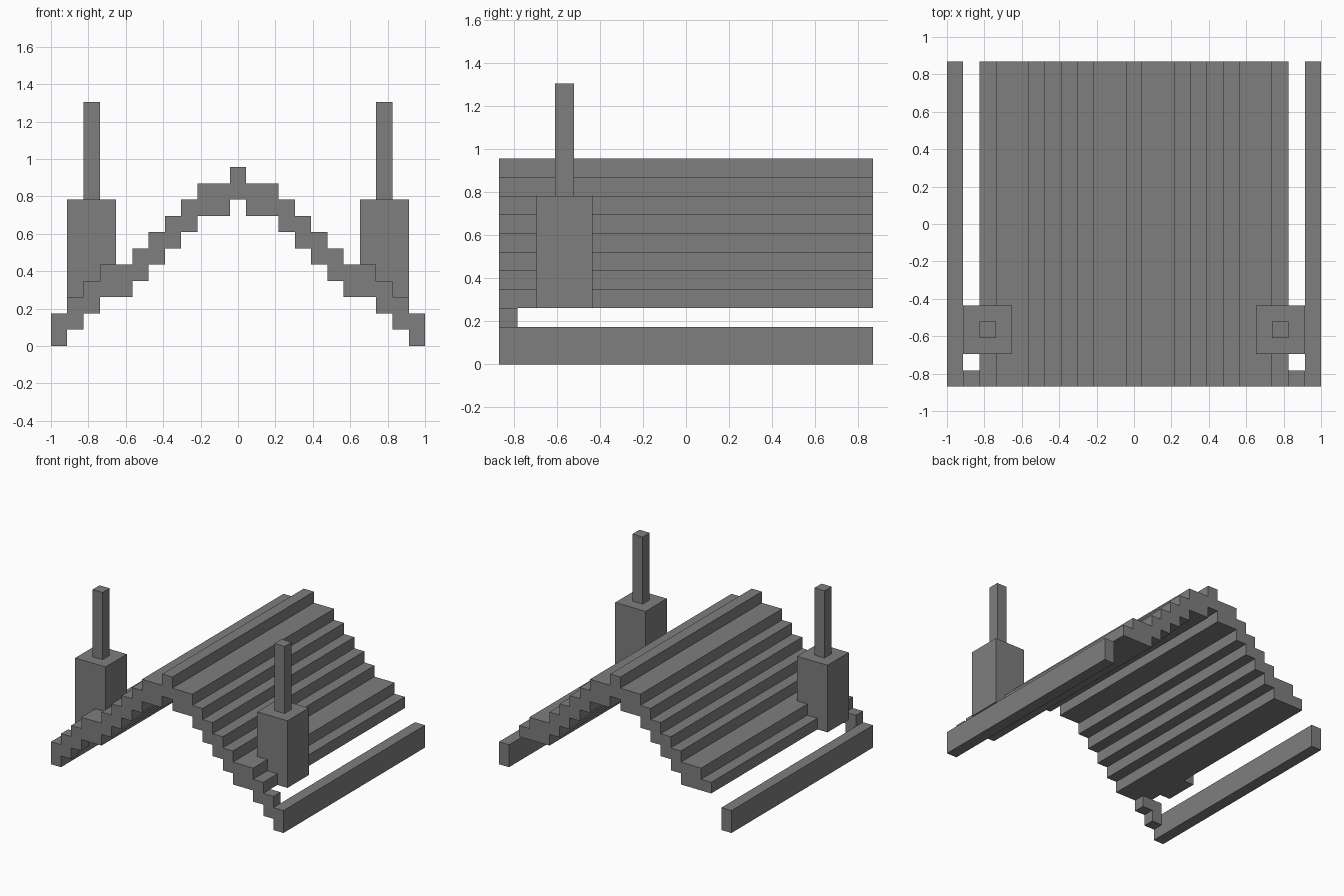
import bpy
import bmesh

U = 2 / 23          # one block
BACK, FRONT = 10, -10

cube = bpy.data.objects.get("Cube")
if cube:
    bpy.data.objects.remove(cube, do_unlink=True)

grey = bpy.data.materials.new("stone grey")
grey.use_nodes = True
colour = (0.21, 0.21, 0.21, 1)
grey.diffuse_color = colour
grey.node_tree.nodes["Principled BSDF"].inputs["Base Color"].default_value = colour


def prism(name, outline, y0, y1):
    """Extrude an x-z outline, given in blocks, from y0 to y1."""
    bm = bmesh.new()
    face = bm.faces.new([bm.verts.new((x * U, y0 * U, z * U)) for x, z in outline])
    new = bmesh.ops.extrude_face_region(bm, geom=[face])["geom"]
    verts = [v for v in new if isinstance(v, bmesh.types.BMVert)]
    bmesh.ops.translate(bm, verts=verts, vec=(0, (y1 - y0) * U, 0))
    bmesh.ops.recalc_face_normals(bm, faces=bm.faces)
    mesh = bpy.data.meshes.new(name)
    bm.to_mesh(mesh)
    bm.free()
    mesh.materials.append(grey)
    obj = bpy.data.objects.new(name, mesh)
    bpy.context.collection.objects.link(obj)
    return obj


def box(name, x0, x1, y0, y1, z0, z1):
    return prism(name, [(x0, z0), (x1, z0), (x1, z1), (x0, z1)], y0, y1)


def stepped(columns):
    """Outline around neighbouring columns (x0, x1, bottom, top)."""
    top = [p for a, b, lo, hi in columns for p in ((a, hi), (b, hi))]
    under = [p for a, b, lo, hi in reversed(columns) for p in ((b, lo), (a, lo))]
    outline = []
    for p in top + under:
        if p not in outline:
            outline.append(p)
    return outline


# Stepped roof: wide top step, five single steps, wide lower step, thin eave
half = [(0.5, 2.5, 8, 10)]
half += [(2.5 + i, 3.5 + i, 7 - i, 9 - i) for i in range(4)]
half += [(6.5, 8.5, 3, 5), (8.5, 9.5, 3, 4)]
mirrored = [(-b, -a, lo, hi) for a, b, lo, hi in reversed(half)]
prism("roof", stepped(mirrored + [(-0.5, 0.5, 9, 11)] + half), FRONT, BACK)

# Parts repeated on both sides
for side, s in (("left", 1), ("right", -1)):
    box(side + "_ground_rail", s * 10.5, s * 11.5, FRONT, BACK, 0, 2)
    link = stepped([(8.5, 9.5, 2, 3), (9.5, 10.5, 1, 3)])
    prism(side + "_front_link", [(s * x, z) for x, z in link], FRONT, FRONT + 1)
    box(side + "_tower", s * 7.5, s * 10.5, -8, -5, 3, 9)
    box(side + "_tower_post", s * 8.5, s * 9.5, -7, -6, 9, 15)
